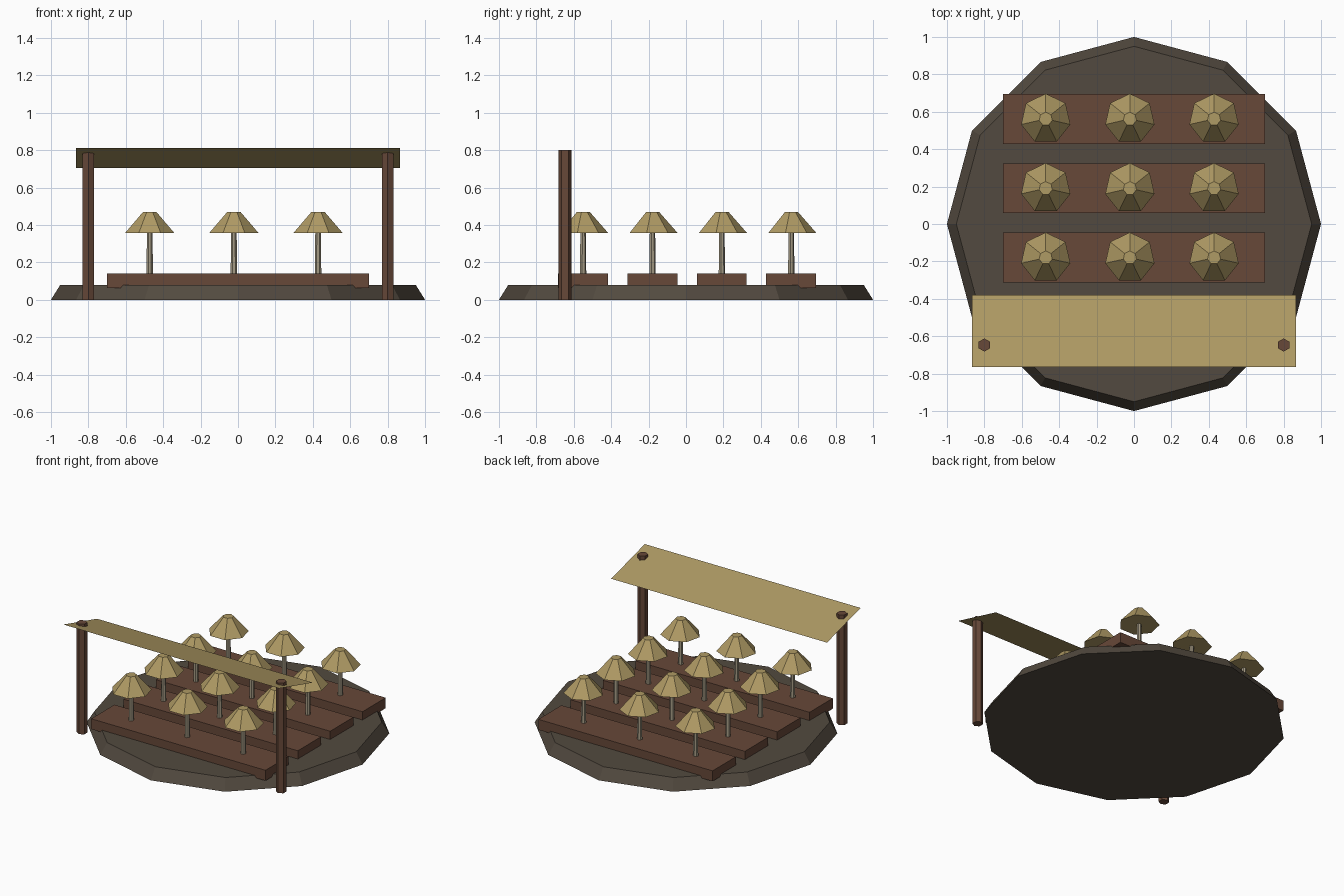
import bpy
import bmesh
from mathutils import Matrix, Vector

cube = bpy.data.objects.get("Cube")
if cube:
    bpy.data.objects.remove(cube, do_unlink=True)


def material(name, rgb):
    mat = bpy.data.materials.new(name)
    mat.use_nodes = True
    mat.diffuse_color = (*rgb, 1)
    mat.node_tree.nodes["Principled BSDF"].inputs["Base Color"].default_value = (*rgb, 1)
    return mat


EARTH = material("dark earth", (0.085, 0.068, 0.05))
WOOD = material("brown wood", (0.135, 0.065, 0.04))
TAN = material("tan", (0.43, 0.325, 0.128))
CREAM = material("pale stem", (0.38, 0.33, 0.235))


def finish(name, bm, mat):
    mesh = bpy.data.meshes.new(name)
    bm.to_mesh(mesh)
    bm.free()
    mesh.materials.append(mat)
    obj = bpy.data.objects.new(name, mesh)
    bpy.context.scene.collection.objects.link(obj)
    return obj


def frustum(name, mat, sides, r_low, r_high, x, y, z_low, z_high):
    bm = bmesh.new()
    bmesh.ops.create_cone(bm, cap_ends=True, segments=sides, radius1=r_low,
                          radius2=r_high, depth=z_high - z_low,
                          matrix=Matrix.Translation((x, y, (z_low + z_high) / 2)))
    return finish(name, bm, mat)


def box(name, mat, centre, size):
    bm = bmesh.new()
    bmesh.ops.create_cube(bm, size=1, matrix=Matrix.Translation(centre)
                          @ Matrix.Diagonal((*size, 1)))
    return finish(name, bm, mat)


# Twelve-sided mound of earth
frustum("ground_mound", EARTH, 12, 1.0, 0.95, 0, 0, 0, 0.08)

# Planks, each with a row of three mushrooms
for row in range(4):
    y = 0.562 - 0.371 * row
    box("plank", WOOD, (0, y, 0.102), (1.4, 0.267, 0.076))
    for col in range(3):
        x = -0.472 + 0.45 * col
        frustum("mushroom_stem", CREAM, 7, 0.018, 0.015, x, y, 0.13, 0.38)
        frustum("mushroom_cap", TAN, 7, 0.135, 0.036, x, y, 0.357, 0.47)

# Hexagonal canopy posts
for x in (-0.8, 0.8):
    frustum("canopy_post", WOOD, 6, 0.035, 0.035, x, -0.647, 0, 0.8)

# Thin sloping canopy sheet, higher at the front
bm = bmesh.new()
corners = [(-0.867, -0.765, 0.81), (0.867, -0.765, 0.81),
           (0.867, -0.38, 0.705), (-0.867, -0.38, 0.705)]
bm.faces.new([bm.verts.new(Vector(c)) for c in corners])
finish("canopy_sheet", bm, TAN)
